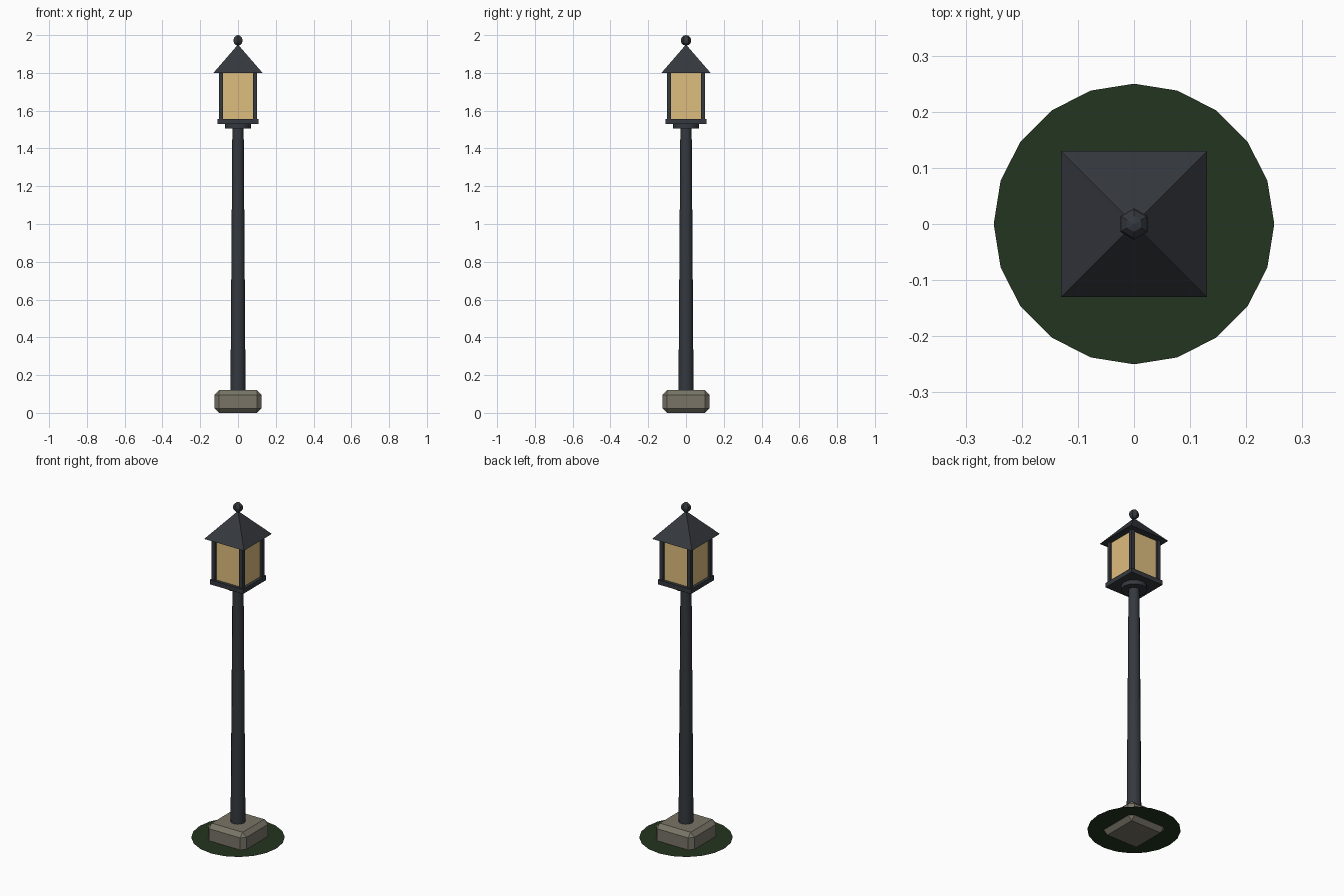
import bpy, math

if "Cube" in bpy.data.objects:
    bpy.data.objects.remove(bpy.data.objects["Cube"])


def mat(name, rgb, alpha=1.0):
    m = bpy.data.materials.new(name)
    m.diffuse_color = (*rgb, alpha)
    m.use_nodes = True
    m.node_tree.nodes["Principled BSDF"].inputs["Base Color"].default_value = m.diffuse_color
    return m


METAL = mat("dark_metal", (0.035, 0.040, 0.048))
STONE = mat("stone", (0.19, 0.175, 0.135))
GRASS = mat("grass", (0.017, 0.035, 0.014))
GLASS = mat("warm_glass", (0.73, 0.51, 0.21), 0.9)


def finish(name, material, smooth=False):
    ob = bpy.context.object
    ob.name = name
    ob.data.materials.append(material)
    if smooth:
        bpy.ops.object.shade_smooth_by_angle(angle=math.radians(40))
    return ob


def box(name, material, half, z0, z1, x=0, y=0):
    bpy.ops.mesh.primitive_cube_add(size=1, location=(x, y, (z0 + z1) / 2))
    bpy.context.object.scale = (2 * half, 2 * half, z1 - z0)
    bpy.ops.object.transform_apply(location=False, rotation=False, scale=True)
    return finish(name, material)


def cone(name, material, sides, r0, r1, z0, z1, turn=0, smooth=False):
    bpy.ops.mesh.primitive_cone_add(vertices=sides, radius1=r0, radius2=r1, depth=z1 - z0,
                                    location=(0, 0, (z0 + z1) / 2), rotation=(0, 0, turn))
    return finish(name, material, smooth)


# Grass patch, a flat disc around the plinth
bpy.ops.mesh.primitive_circle_add(vertices=20, radius=0.25, fill_type='NGON', location=(0, 0, 0.025))
finish("grass_patch", GRASS)

# Chamfered stone plinth
plinth = box("plinth", STONE, 0.125, 0, 0.12)
bev = plinth.modifiers.new("chamfer", 'BEVEL')
bev.width = 0.024
bev.segments = 1

# Tapered pole and collar
cone("pole", METAL, 12, 0.04, 0.03, 0.11, 1.51, smooth=True)
cone("collar", METAL, 12, 0.07, 0.07, 1.505, 1.53, smooth=True)

# Lantern: floor plate, glass and corner posts
box("lantern_floor", METAL, 0.108, 1.53, 1.557)
box("lantern_glass", GLASS, 0.09, 1.557, 1.80)
for sx in (-1, 1):
    for sy in (-1, 1):
        box("corner_post", METAL, 0.0115, 1.557, 1.805, sx * 0.09, sy * 0.09)

# Pyramid roof and ball finial
cone("roof", METAL, 4, 0.13 * math.sqrt(2), 0, 1.80, 1.95, turn=math.pi / 4)
bpy.ops.mesh.primitive_uv_sphere_add(segments=6, ring_count=6, radius=0.028, location=(0, 0, 1.972))
finish("finial", METAL)
